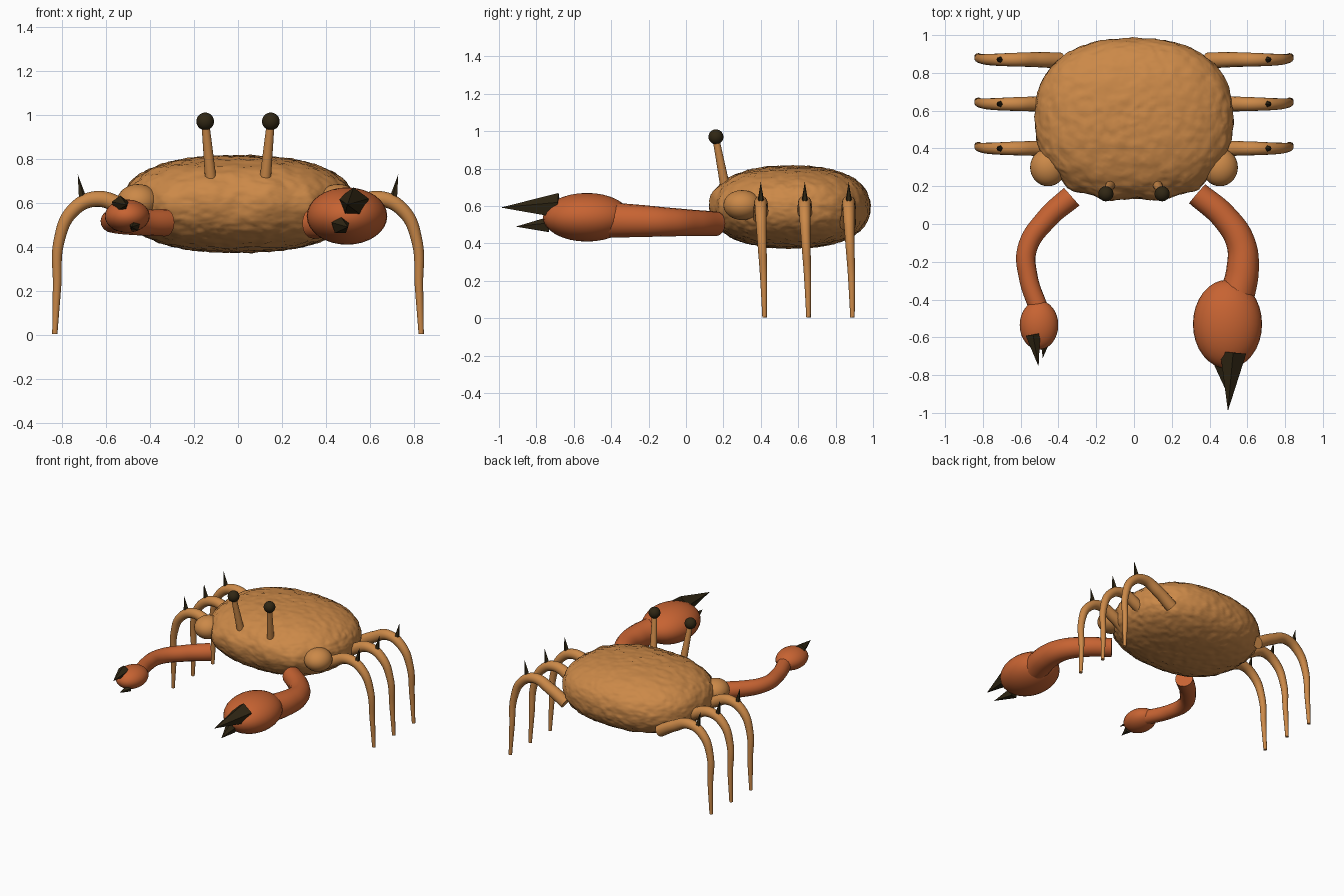
import bpy, math
from mathutils import Vector, noise

old = bpy.data.objects.get("Cube")
if old:
    bpy.data.objects.remove(old)


def material(name, rgb):
    m = bpy.data.materials.new(name)
    m.use_nodes = True
    m.diffuse_color = (*rgb, 1)
    bsdf = m.node_tree.nodes["Principled BSDF"]
    bsdf.inputs["Base Color"].default_value = (*rgb, 1)
    bsdf.inputs["Roughness"].default_value = 0.8
    return m


SHELL = material("sandy_shell", (0.60, 0.25, 0.065))
CLAW = material("rust_claw", (0.57, 0.125, 0.032))
DARK = material("dark_horn", (0.03, 0.02, 0.007))


def finish(obj, name, mat, smooth=True):
    obj.name = name
    obj.data.materials.clear()
    obj.data.materials.append(mat)
    if smooth:
        bpy.ops.object.shade_smooth_by_angle(angle=math.radians(40))
    return obj


def ellipsoid(name, centre, size, mat):
    bpy.ops.mesh.primitive_uv_sphere_add(segments=32, ring_count=16, location=centre)
    obj = bpy.context.object
    obj.scale = size
    return finish(obj, name, mat)


def spike(name, base, tip, r, mat=DARK, sides=5, r_tip=0.0, smooth=False):
    base, tip = Vector(base), Vector(tip)
    axis = tip - base
    bpy.ops.mesh.primitive_cone_add(vertices=sides, radius1=r, radius2=r_tip,
                                    depth=axis.length, location=(base + tip) / 2)
    obj = bpy.context.object
    obj.rotation_euler = axis.to_track_quat('Z', 'Y').to_euler()
    return finish(obj, name, mat, smooth)


def tube(name, points, mat):
    """Tapered tube through (x, y, z, radius) points."""
    cu = bpy.data.curves.new(name, 'CURVE')
    cu.dimensions = '3D'
    cu.bevel_depth = 1
    cu.bevel_resolution = 6
    cu.use_fill_caps = True
    sp = cu.splines.new('BEZIER')
    sp.bezier_points.add(len(points) - 1)
    for bp, p in zip(sp.bezier_points, points):
        bp.co = p[:3]
        bp.radius = p[3]
        bp.handle_left_type = bp.handle_right_type = 'AUTO'
    obj = bpy.data.objects.new(name, cu)
    bpy.context.collection.objects.link(obj)
    bpy.ops.object.select_all(action='DESELECT')
    bpy.context.view_layer.objects.active = obj
    obj.select_set(True)
    bpy.ops.object.convert(target='MESH')
    return finish(bpy.context.object, name, mat)


# Body: squarish ellipsoid with soft lumps at the front and a pitted surface
bpy.ops.mesh.primitive_ico_sphere_add(subdivisions=6, radius=1)
body = bpy.context.object
CENTRE, HALF, POWER = Vector((0, 0.56, 0.595)), Vector((0.525, 0.425, 0.22)), 2.35
LUMPS = [((0.14, 0.15, 0.62), 0.075, 0.02), ((0.31, 0.21, 0.60), 0.06, 0.025)]
for v in body.data.vertices:
    d = v.co.normalized()
    d /= sum(abs(c) ** POWER for c in d) ** (1 / POWER)
    p = CENTRE + d * HALF
    push = 0.006 * noise.noise(p * 22) + 0.004 * noise.noise(p * 50)
    for spot, width, height in LUMPS:
        dist = (Vector((abs(p.x), p.y, p.z)) - Vector(spot)).length
        push += height * math.exp(-(dist / width) ** 2)
    v.co = p + Vector((d.x / HALF.x, d.y / HALF.y, d.z / HALF.z)).normalized() * push
finish(body, "body", SHELL)

for side, s in (("left", 1), ("right", -1)):
    # Shoulder knob
    ellipsoid(side + "_shoulder_knob", (s * 0.455, 0.30, 0.605), (0.095, 0.10, 0.08), SHELL)

    # Eye on a stalk
    spike(side + "_eye_stalk", (s * 0.123, 0.21, 0.70), (s * 0.148, 0.16, 0.96), 0.026,
          SHELL, 16, 0.018, True)
    ellipsoid(side + "_eye", (s * 0.149, 0.16, 0.97), (0.04, 0.04, 0.04), DARK)

    # Three arched legs, each with a thorn on the bend
    for row, y in zip(("front", "middle", "rear"), (0.40, 0.635, 0.87)):
        path = [(0.39, -0.005, 0.50, 0.043), (0.51, 0, 0.57, 0.040),
                (0.64, 0, 0.618, 0.036), (0.75, 0, 0.565, 0.031),
                (0.812, 0.005, 0.43, 0.025), (0.822, 0.015, 0.22, 0.019),
                (0.832, 0.02, 0.005, 0.012)]
        tube(f"{side}_{row}_leg", [(s * x, y + dy, z, r) for x, dy, z, r in path], SHELL)
        spike(f"{side}_{row}_thorn", (s * 0.705, y, 0.61), (s * 0.728, y, 0.73), 0.021)

# Large left arm and claw
tube("left_arm", [(0.335, 0.16, 0.505, 0.066), (0.48, 0.035, 0.51, 0.070),
                  (0.565, -0.10, 0.515, 0.077), (0.575, -0.24, 0.52, 0.086),
                  (0.54, -0.40, 0.525, 0.094)], CLAW)
ellipsoid("left_claw", (0.495, -0.53, 0.54), (0.183, 0.235, 0.13), CLAW)
spike("left_upper_pincer", (0.525, -0.68, 0.597), (0.497, -0.99, 0.592), 0.073)
spike("left_lower_pincer", (0.465, -0.74, 0.497), (0.50, -0.91, 0.49), 0.043)

# Small right arm and claw
tube("right_arm", [(-0.33, 0.145, 0.51, 0.062), (-0.46, 0.03, 0.51, 0.057),
                   (-0.565, -0.13, 0.515, 0.052), (-0.56, -0.28, 0.52, 0.050),
                   (-0.50, -0.46, 0.53, 0.050)], CLAW)
ellipsoid("right_claw", (-0.503, -0.535, 0.54), (0.102, 0.13, 0.075), CLAW)
spike("right_upper_pincer", (-0.535, -0.585, 0.592), (-0.505, -0.755, 0.59), 0.041)
spike("right_lower_pincer", (-0.47, -0.62, 0.495), (-0.483, -0.71, 0.49), 0.026)
